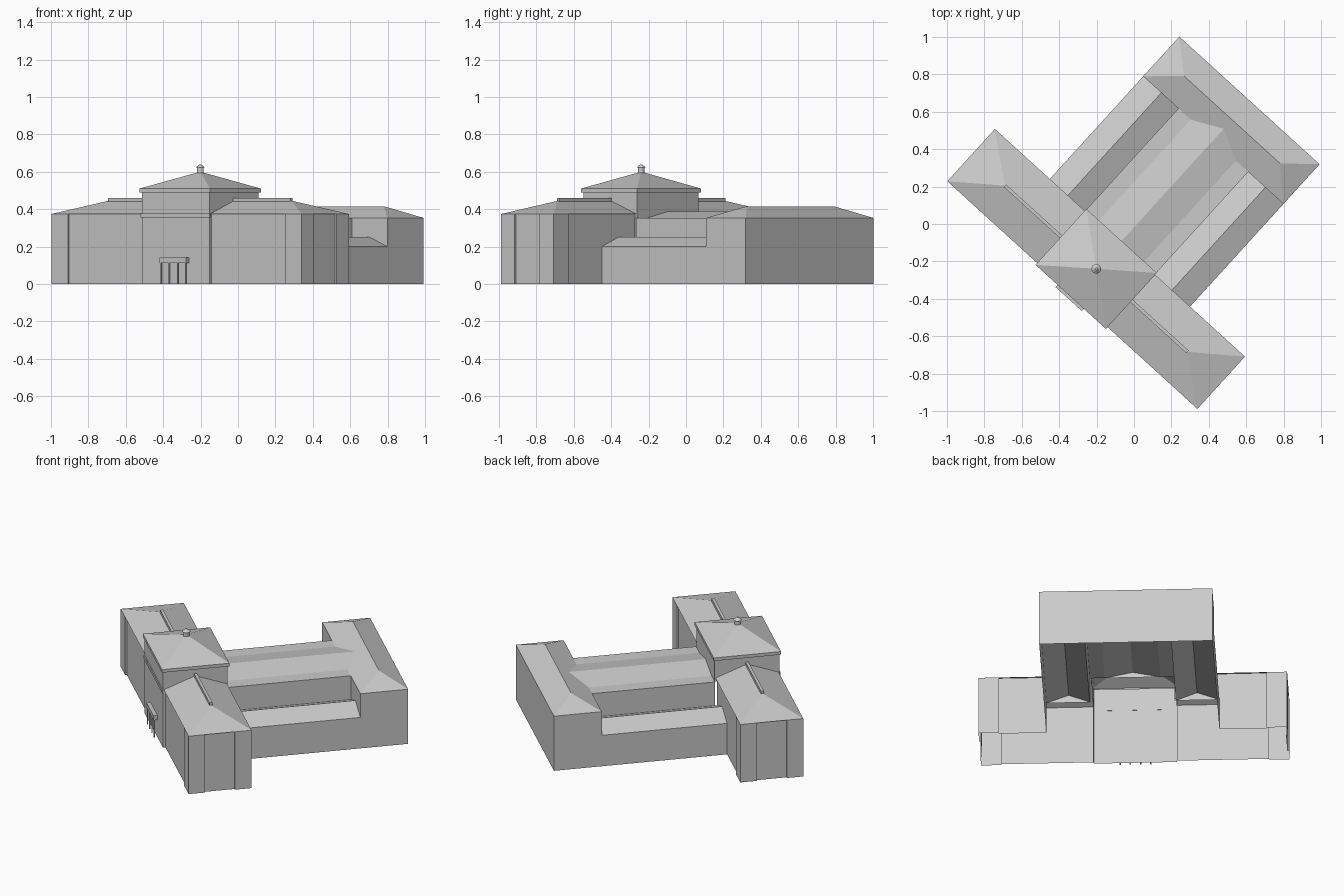
import bpy, bmesh, math
from mathutils import Matrix

cube = bpy.data.objects.get("Cube")
if cube:
    bpy.data.objects.remove(cube, do_unlink=True)

stone = bpy.data.materials.new("pale_grey")
stone.use_nodes = True
GREY = (0.6, 0.6, 0.6, 1)
stone.diffuse_color = GREY
stone.node_tree.nodes["Principled BSDF"].inputs["Base Color"].default_value = GREY

# The plan is symmetric about its own axis and turned on the site
SITE = Matrix.Translation((0.009, -0.008, 0)) @ Matrix.Rotation(math.radians(-42.3), 4, 'Z')


def finish(name, bm, mirror=True):
    mesh = bpy.data.meshes.new(name)
    bm.to_mesh(mesh)
    bm.free()
    mesh.materials.append(stone)
    ob = bpy.data.objects.new(name, mesh)
    bpy.context.collection.objects.link(ob)
    ob.matrix_world = SITE
    if mirror:
        ob.modifiers.new("Mirror", 'MIRROR')
    return ob


def walls(name, path, z0, z1):
    """Open wall strip along a half plan, outside on the right of travel."""
    bm = bmesh.new()
    for (ax, ay), (bx, by) in zip(path, path[1:]):
        quad = [(ax, ay, z0), (bx, by, z0), (bx, by, z1), (ax, ay, z1)]
        bm.faces.new([bm.verts.new(p) for p in quad])
    bmesh.ops.remove_doubles(bm, verts=bm.verts, dist=1e-5)
    return finish(name, bm)


def roof(name, polys, up=True):
    """Half roof from planar polygons, all turned to face up (or down)."""
    bm = bmesh.new()
    for poly in polys:
        face = bm.faces.new([bm.verts.new(p) for p in poly])
        face.normal_update()
        if (face.normal.z > 0) != up:
            face.normal_flip()
    return finish(name, bm)


def box(name, x0, x1, y0, y1, z0, z1, mirror=True):
    bm = bmesh.new()
    size = Matrix.Diagonal((x1 - x0, y1 - y0, z1 - z0, 1))
    at = Matrix.Translation(((x0 + x1) / 2, (y0 + y1) / 2, (z0 + z1) / 2))
    bmesh.ops.create_cube(bm, size=1, matrix=at @ size)
    return finish(name, bm, mirror)


def tube(name, x, y, z0, z1, r0, r1, sides=12, mirror=False):
    bm = bmesh.new()
    bmesh.ops.create_cone(bm, cap_ends=True, segments=sides, radius1=r0, radius2=r1,
                          depth=z1 - z0, matrix=Matrix.Translation((x, y, (z0 + z1) / 2)))
    return finish(name, bm, mirror)


# Key plan lines and heights
END, BAY, SIDE, HALL, PAV = 0.904, 0.784, 0.507, 0.252, 0.244
FRONT, BACK, RIDGE = -0.503, -0.125, -0.313
REAR0, REAR1 = 0.617, 0.904
EAVE, REAR_EAVE, LOW_EAVE = 0.374, 0.353, 0.2
STEP = 0.01

# Front wing with projecting corner bays
walls("front_wing_walls", [
    (0, -0.508), (PAV, -0.508), (PAV, FRONT + STEP), (BAY, FRONT + STEP),
    (BAY, FRONT), (END, FRONT), (END, -0.405), (END - STEP, -0.405),
    (END - STEP, -0.225), (END, -0.225), (END, BACK), (BAY, BACK),
    (BAY, BACK - STEP), (SIDE, BACK - STEP)], 0, EAVE)
walls("front_wing_inner_wall", [(SIDE, BACK - STEP), (PAV, BACK - STEP)], LOW_EAVE, EAVE)
hip, start = (0.66, RIDGE, 0.445), (PAV, RIDGE, 0.445)
f0, f1 = (PAV, FRONT, EAVE), (END, FRONT, EAVE)
b0, b1 = (PAV, BACK, EAVE), (END, BACK, EAVE)
roof("front_wing_roof", [(f0, f1, hip, start), (f1, b1, hip), (b1, b0, start, hip)])
box("ridge_vent", PAV, 0.66, RIDGE - 0.009, RIDGE + 0.009, 0.435, 0.46)

# Central pavilion
walls("pavilion_walls", [(0, -0.508), (PAV, -0.508), (PAV, -0.12), (0, -0.12)], 0.353, 0.5)
box("pavilion_band", -0.25, 0.25, -0.514, -0.507, 0.355, 0.376, mirror=False)
CW, C0, C1, CZ, CT = 0.2545, -0.516, -0.112, 0.49, 0.51
walls("pavilion_cornice", [(0, C0), (CW, C0), (CW, C1), (0, C1)], CZ, CT)
roof("pavilion_soffit", [
    [(0, C0, CZ), (CW, C0, CZ), (PAV, -0.508, CZ), (0, -0.508, CZ)],
    [(CW, C0, CZ), (CW, C1, CZ), (PAV, -0.12, CZ), (PAV, -0.508, CZ)],
    [(CW, C1, CZ), (0, C1, CZ), (0, -0.12, CZ), (PAV, -0.12, CZ)]], up=False)
apex = (0, RIDGE, 0.6)
rim = [(0, C0, CT), (CW, C0, CT), (CW, C1, CT), (0, C1, CT)]
roof("pavilion_roof", [(a, b, apex) for a, b in zip(rim, rim[1:])])
tube("finial_shaft", 0, RIDGE, 0.585, 0.623, 0.018, 0.018)
tube("finial_cap", 0, RIDGE, 0.622, 0.638, 0.026, 0.006)

# Entrance porch
box("porch_canopy", -0.095, 0.095, -0.532, -0.508, 0.112, 0.142, mirror=False)
for i, x in enumerate((0.03, 0.09)):
    tube(f"porch_columns_{i}", x, -0.526, 0, 0.112, 0.004, 0.004, 8, mirror=True)

# Low side ranges with gabled roofs
walls("side_range_wall", [(SIDE, BACK - STEP), (SIDE, REAR0)], 0, LOW_EAVE)
low = [(HALL, LOW_EAVE), (0.376, 0.25), (SIDE, LOW_EAVE)]
roof("side_range_roof", [
    [(ax, BACK - STEP, az), (bx, BACK - STEP, bz), (bx, REAR0, bz), (ax, REAR0, az)]
    for (ax, az), (bx, bz) in zip(low, low[1:])])

# Middle hall with flat margins and a shallow gable
walls("hall_wall", [(HALL, -0.12), (HALL, REAR0)], LOW_EAVE, REAR_EAVE)
G, T = 0.163, -0.12
roof("hall_roof", [
    [(G, T, REAR_EAVE), (HALL, T, REAR_EAVE), (HALL, REAR0, REAR_EAVE), (G, REAR0, REAR_EAVE)],
    [(0, T, 0.387), (G, T, REAR_EAVE), (G, REAR0, REAR_EAVE), (0, 0.7, 0.387)]])

# Rear block
walls("rear_block_walls", [(SIDE, REAR0), (SIDE, REAR1), (0, REAR1)], 0, REAR_EAVE)
walls("rear_block_inner_wall", [(HALL, REAR0), (SIDE, REAR0)], LOW_EAVE, REAR_EAVE)
top, mid = (0.347, 0.765, 0.415), (0, 0.765, 0.415)
f, b = (SIDE, REAR0, REAR_EAVE), (SIDE, REAR1, REAR_EAVE)
valley = [(0, 0.7, 0.387), (G, REAR0, REAR_EAVE)]
roof("rear_block_roof", [[mid, *valley, f, top], [f, b, top],
                         [b, (0, REAR1, REAR_EAVE), mid, top]])
